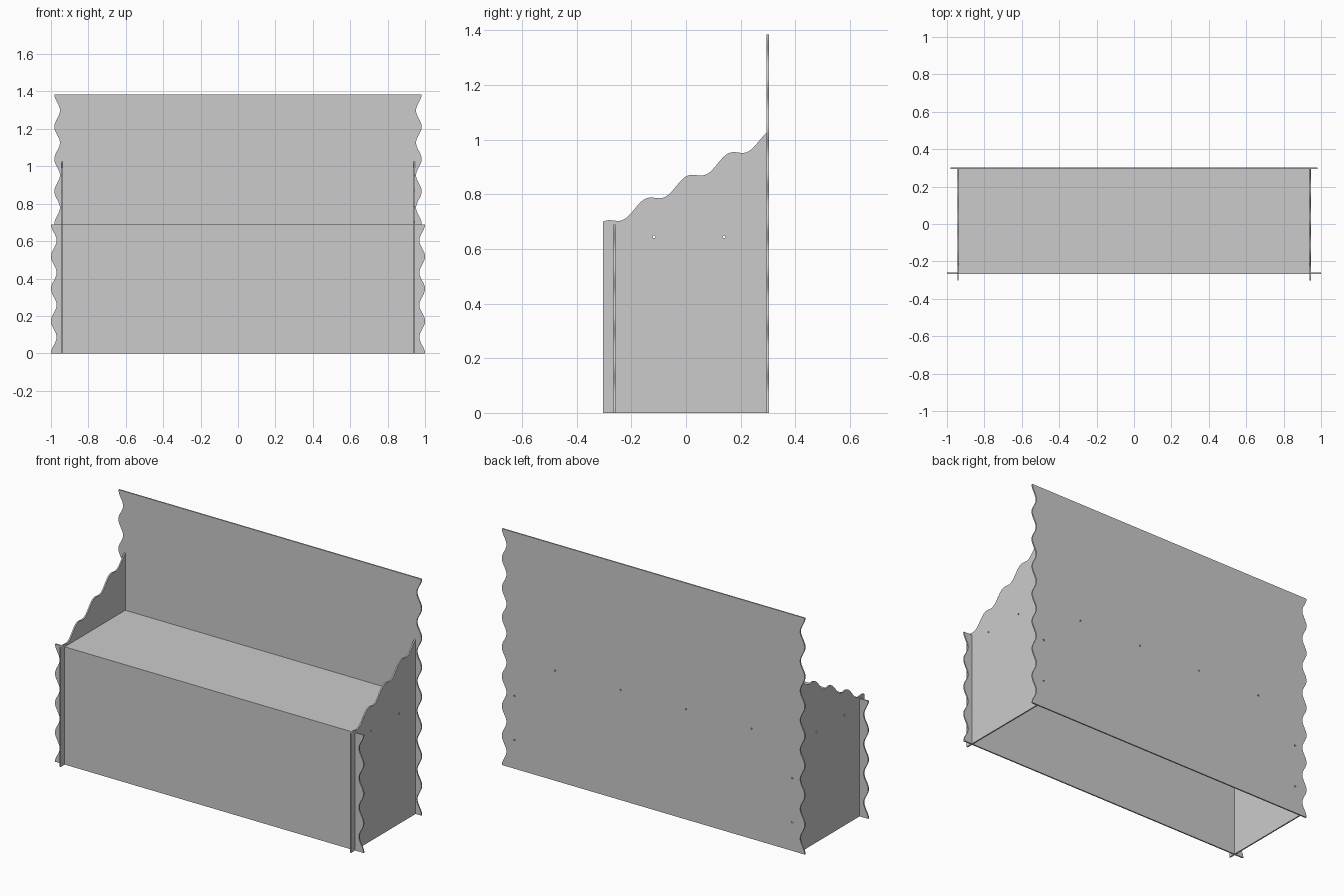
import bpy, bmesh
from math import cos, sin, pi, radians

if "Cube" in bpy.data.objects:
    bpy.data.objects.remove(bpy.data.objects["Cube"])

T = 0.008          # sheet thickness
STEPS = 16         # outline points per wave


def circle(cx, cy, r=0.005, n=12):
    return [(cx + r * cos(2 * pi * i / n), cy + r * sin(2 * pi * i / n)) for i in range(n)]


def sheet(name, outline, holes, location, rotation):
    """Flat panel of thickness T from an outline with round holes."""
    curve = bpy.data.curves.new(name, 'CURVE')
    curve.dimensions = '2D'
    curve.fill_mode = 'BOTH'
    curve.extrude = T / 2
    for pts in [outline] + [circle(*h) for h in holes]:
        s = curve.splines.new('POLY')
        s.points.add(len(pts) - 1)
        for p, (u, v) in zip(s.points, pts):
            p.co = (u, v, 0, 1)
        s.use_cyclic_u = True
    ob = bpy.data.objects.new(name, curve)
    bpy.context.collection.objects.link(ob)
    ob.location = location
    ob.rotation_euler = rotation
    bpy.ops.object.select_all(action='DESELECT')
    bpy.context.view_layer.objects.active = ob
    ob.select_set(True)
    bpy.ops.object.convert(target='MESH')
    ob = bpy.context.object
    bm = bmesh.new()
    bm.from_mesh(ob.data)
    bmesh.ops.remove_doubles(bm, verts=bm.verts, dist=1e-5)
    bmesh.ops.recalc_face_normals(bm, faces=bm.faces)
    bm.to_mesh(ob.data)
    bm.free()
    bpy.ops.object.shade_smooth_by_angle(angle=radians(35))
    return ob


def wavy_sided(half, height, waves):
    """Rectangle standing on zero whose two side edges ripple inwards."""
    n = waves * STEPS
    right = [(half - 0.015 * (1 - cos(2 * pi * waves * i / n)), height * i / n)
             for i in range(n + 1)]
    return right + [(-x, z) for x, z in reversed(right)]


UPRIGHT = (radians(90), 0, 0)

# Front panel
sheet("front_panel", wavy_sided(1.0, 0.69, 4), [], (0, -0.262, 0), UPRIGHT)

# Back panel with screw holes
back_holes = [(x, 0.645) for x in (-0.637, -0.212, 0.212, 0.637)]
back_holes += [(x, z) for x in (-0.9, 0.9) for z in (0.167, 0.426)]
sheet("back_panel", wavy_sided(0.982, 1.385, 8), back_holes, (0, 0.299, 0), UPRIGHT)

# Side panels with a rippling, rising top edge
Y0, Y1, PERIOD = -0.303, 0.295, 0.152
top = []
for i in range(4 * STEPS + 1):
    y = Y0 + (Y1 - Y0) * i / (4 * STEPS)
    p = (y - Y0) / PERIOD
    top.append((y, 0.70 + 0.083 * (p + 0.2 * (cos(2 * pi * p) - 1))))
side = [(Y1, 0), (Y0, 0)] + top
for label, sx in (("left", -1), ("right", 1)):
    sheet(label + "_side_panel", side, [(-0.117, 0.645), (0.14, 0.645)],
          (sx * 0.941, 0, 0), (radians(90), 0, radians(90)))

# Seat board
sheet("seat", [(-0.938, -0.259), (0.938, -0.259), (0.938, 0.295), (-0.938, 0.295)],
      [], (0, 0, 0.69 - T / 2), (0, 0, 0))
